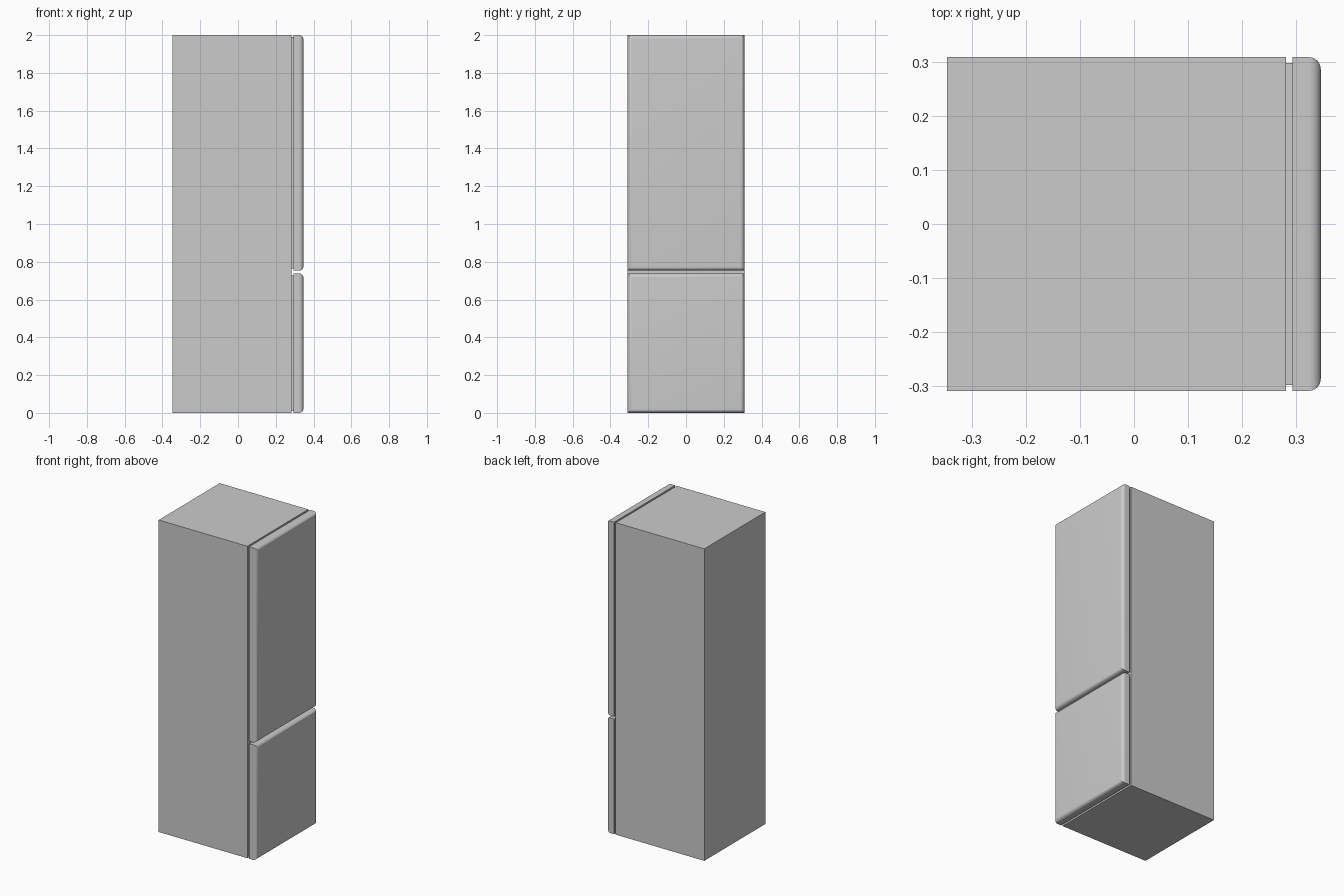
import bpy, bmesh
from mathutils import Vector

if "Cube" in bpy.data.objects:
    bpy.data.objects.remove(bpy.data.objects["Cube"])

HALF_X, HALF_Y = 0.346, 0.309
BODY_X, DOOR_X = 0.282, 0.294


def box(name, lo, hi, round_front=0.0):
    lo, hi = Vector(lo), Vector(hi)
    bm = bmesh.new()
    bmesh.ops.create_cube(bm, size=1)
    for v in bm.verts:
        v.co = (lo + hi) / 2 + v.co * (hi - lo)
    if round_front:
        # only the four edges around the +x face are rounded
        edges = [e for e in bm.edges if all(v.co.x > hi.x - 1e-5 for v in e.verts)]
        bmesh.ops.bevel(bm, geom=edges, offset=round_front, segments=8,
                        profile=0.5, affect='EDGES')
    mesh = bpy.data.meshes.new(name)
    bm.to_mesh(mesh)
    bm.free()
    obj = bpy.data.objects.new(name, mesh)
    bpy.context.collection.objects.link(obj)
    if round_front:
        bpy.ops.object.select_all(action='DESELECT')
        bpy.context.view_layer.objects.active = obj
        obj.select_set(True)
        bpy.ops.object.shade_smooth_by_angle()
    return obj


# Cabinet
box("cabinet", (-HALF_X, -HALF_Y, 0), (BODY_X, HALF_Y, 2))

# Doors, each with a slightly inset seal behind it
INSET = 0.011
for name, z0, z1 in (("freezer", 0.0, 0.738), ("fridge", 0.753, 2.0)):
    box(name + "_door", (DOOR_X, -HALF_Y, z0), (HALF_X, HALF_Y, z1), 0.022)
    box(name + "_seal", (BODY_X, -HALF_Y + INSET, z0 + INSET),
        (DOOR_X, HALF_Y - INSET, z1 - INSET))
